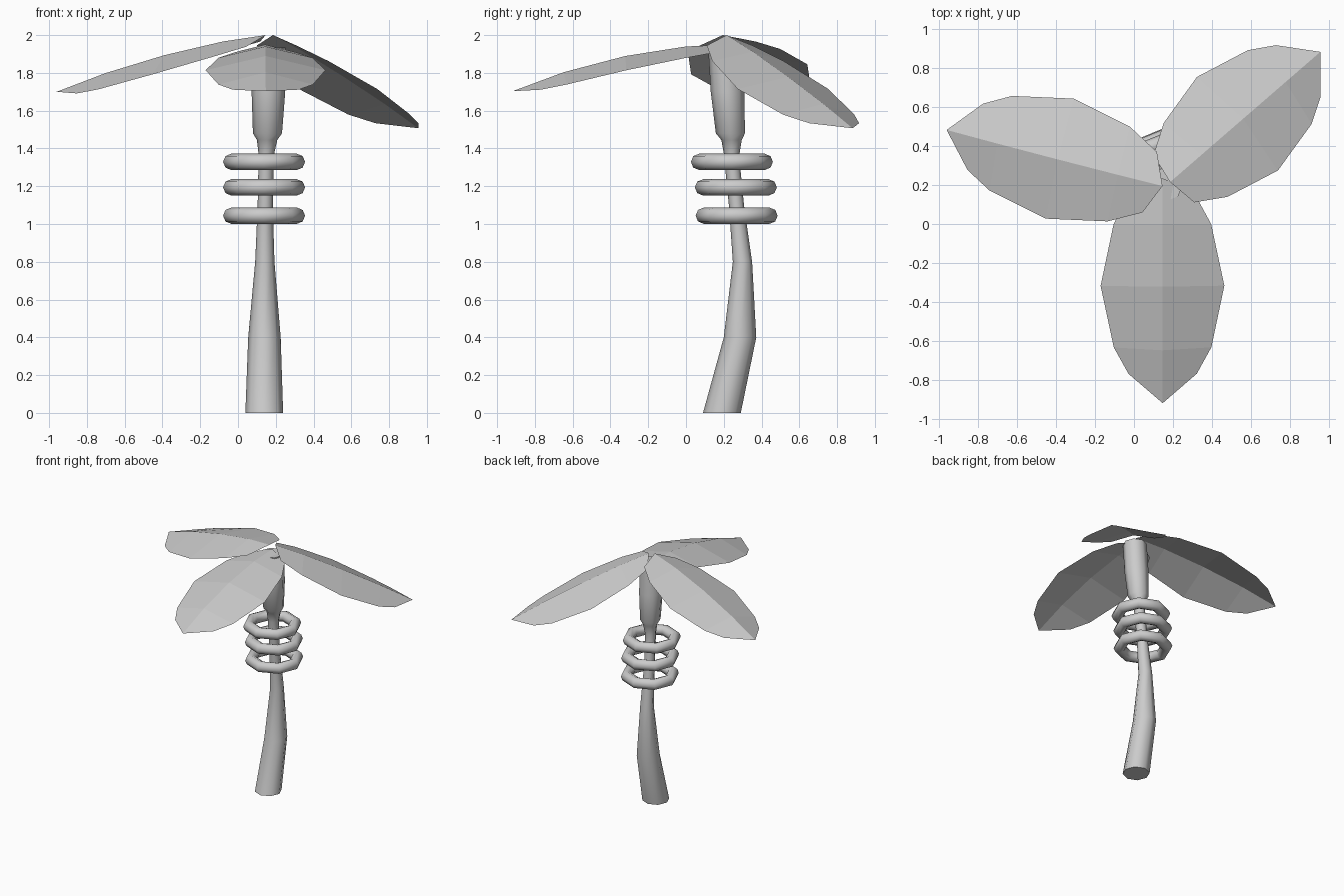
import bpy, bmesh, math
from mathutils import Vector, Matrix

if "Cube" in bpy.data.objects:
    bpy.data.objects.remove(bpy.data.objects["Cube"])


def shade(ob, angle):
    bpy.ops.object.select_all(action='DESELECT')
    bpy.context.view_layer.objects.active = ob
    ob.select_set(True)
    bpy.ops.object.shade_smooth_by_angle(angle=math.radians(angle))


def make_object(name, bm, smooth=None):
    mesh = bpy.data.meshes.new(name)
    bm.to_mesh(mesh)
    bm.free()
    ob = bpy.data.objects.new(name, mesh)
    bpy.context.collection.objects.link(ob)
    if smooth:
        shade(ob, smooth)
    return ob


def tube(name, stations, sides=8):
    """Loft of horizontal rings; each station is (x, y, z, radius)."""
    bm = bmesh.new()
    rings = []
    for x, y, z, r in stations:
        rings.append([bm.verts.new((x + r * math.cos(a), y + r * math.sin(a), z))
                      for a in (2 * math.pi * i / sides for i in range(sides))])
    for lo, hi in zip(rings, rings[1:]):
        for i in range(sides):
            j = (i + 1) % sides
            bm.faces.new((lo[i], lo[j], hi[j], hi[i]))
    bm.faces.new(rings[0][::-1])
    bm.faces.new(rings[-1])
    return make_object(name, bm, 60)


def leaf(name, base, tip, sag=0.0, shift=0.0, roll=0.0):
    """Folded leaf: a midrib with a drooping half on each side.
    sag flattens the arch, shift slides the edges along, roll tips it sideways."""
    rib = [(0, 0), (0.235, -0.01), (0.555, -0.06), (0.88, -0.145)]
    edge = [(0.07, 0.16, -0.04), (0.235, 0.25, -0.07), (0.55, 0.317, -0.135),
            (0.865, 0.25, -0.21), (1.0, 0.175, -0.237)]
    end = Vector((1.15, 0, -0.245))

    def drop(u):
        t = u / end.x
        return sag * 4 * t * (1 - t)

    bm = bmesh.new()
    mid = [bm.verts.new((u, 0, z - drop(u))) for u, z in rib]
    point = bm.verts.new(end)
    for s in (1, -1):
        side = [bm.verts.new((u + shift * (1.3 - u), s * w, z - drop(u)))
                for u, w, z in edge]
        polys = [(mid[i], mid[i + 1], side[i + 1], side[i]) for i in range(3)]
        polys.append((mid[3], point, side[4], side[3]))
        for p in polys:
            bm.faces.new(p if s > 0 else p[::-1])
    # level the chord, roll about it, then pitch and turn from base to tip
    base, d = Vector(base), Vector(tip) - Vector(base)
    own = math.atan2(-end.z, end.x)
    size = d.length / end.length
    pitch = math.atan2(-d.z, math.hypot(d.x, d.y))
    bm.transform(Matrix.Translation(base)
                 @ Matrix.Rotation(math.atan2(d.y, d.x), 4, 'Z')
                 @ Matrix.Rotation(pitch, 4, 'Y')
                 @ Matrix.Rotation(math.radians(roll), 4, 'X')
                 @ Matrix.Rotation(-own, 4, 'Y')
                 @ Matrix.Diagonal((size, 1, size, 1)))
    return make_object(name, bm)


# curved trunk widening into the crown section
tube("trunk", [(0.139, 0.19, 0, 0.10), (0.14, 0.286, 0.4, 0.086),
               (0.142, 0.299, 0.8, 0.051), (0.144, 0.267, 1.1, 0.04),
               (0.148, 0.247, 1.3, 0.04), (0.15, 0.242, 1.37, 0.041),
               (0.154, 0.241, 1.445, 0.054), (0.156, 0.235, 1.48, 0.077),
               (0.161, 0.22, 1.7, 0.089), (0.164, 0.205, 1.935, 0.088)])

# three loose rings around the trunk
for i, (y, z) in enumerate([(0.268, 1.044), (0.264, 1.194), (0.243, 1.329)]):
    bpy.ops.mesh.primitive_torus_add(location=(0.138, y, z), major_segments=8,
                                     minor_segments=8, major_radius=0.174,
                                     minor_radius=0.043)
    bpy.context.object.name = f"ring_{i + 1}"
    shade(bpy.context.object, 50)

# leaves
leaf("leaf_front", (0.145, 0.235, 1.95), (0.147, -0.918, 1.703))
leaf("leaf_back_right", (0.185, 0.215, 2.0), (0.955, 0.882, 1.507), sag=0.04, shift=-0.025)
leaf("leaf_back_left", (0.146, 0.195, 2.0), (-0.96, 0.482, 1.70), sag=0.02, roll=-5)
